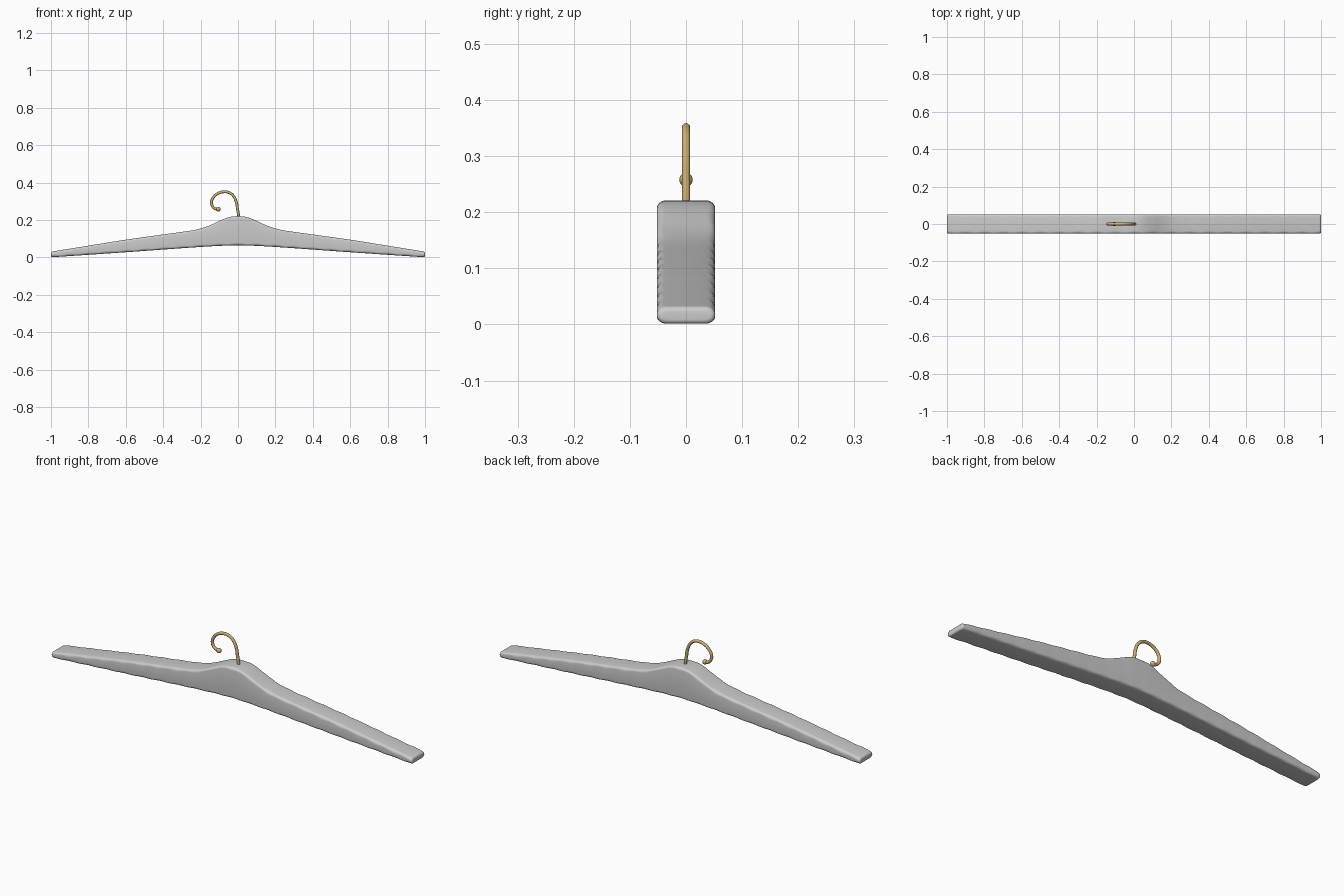
import bpy, bmesh, math
from mathutils import Vector

if "Cube" in bpy.data.objects:
    bpy.data.objects.remove(bpy.data.objects["Cube"])


def material(name, rgb):
    m = bpy.data.materials.new(name)
    m.diffuse_color = (*rgb, 1)
    m.use_nodes = True
    m.node_tree.nodes["Principled BSDF"].inputs["Base Color"].default_value = m.diffuse_color
    return m


grey = material("pale grey", (0.6, 0.6, 0.6))
brass = material("brass", (0.6, 0.43, 0.17))

# Height of upper and lower outline against distance from the middle
TOP = [(0, .221), (.05, .215), (.1, .196), (.15, .172), (.2, .155), (.25, .144),
       (.4, .123), (.6, .095), (.8, .063), (1, .031)]
BOTTOM = [(0, .065), (.1, .062), (.25, .053), (.6, .028), (1, .001)]


def sample(pts, x):
    """Smooth interpolation through mirrored outline points."""
    x = abs(x)
    full = [(-pts[1][0], pts[1][1])] + pts
    full.append((2 * pts[-1][0] - pts[-2][0], 2 * pts[-1][1] - pts[-2][1]))
    for i in range(1, len(full) - 2):
        (xa, a), (xb, b), (xc, c), (xd, d) = full[i - 1:i + 3]
        if x <= xc + 1e-6:
            h = xc - xb
            t = (x - xb) / h
            m1, m2 = h * (c - a) / (xc - xa), h * (d - b) / (xd - xb)
            return ((2*t**3 - 3*t*t + 1) * b + (t**3 - 2*t*t + t) * m1
                    + (3*t*t - 2*t**3) * c + (t**3 - t*t) * m2)


def section(bm, x, inset):
    """Rounded rectangle across the bar, corners gently rippled along it."""
    hi, lo = sample(TOP, x) - inset, sample(BOTTOM, x) + inset
    half = 0.052 - inset
    ripple = 0.5 + 0.5 * math.cos(abs(x) * 2 * math.pi / 0.1)
    rz = min(0.010 + 0.005 * ripple, (hi - lo) * 0.48)
    ry = 0.011 + 0.005 * ripple
    ring = []
    for sy, sz, start in ((1, 1, 0), (-1, 1, 90), (-1, -1, 180), (1, -1, 270)):
        cy = sy * (half - ry)
        cz = hi - rz if sz > 0 else lo + rz
        for k in range(6):
            a = math.radians(start + 18 * k)
            ring.append(bm.verts.new((x, cy + ry * math.cos(a), cz + rz * math.sin(a))))
    return ring


# Hanger bar: lofted sections with rounded ends
R = 0.008
ends = [(1 - R * (1 - math.cos(a)), R * (1 - math.sin(a)))
        for a in (math.radians(18 * k) for k in range(5, -1, -1))]
right = [(0.98 * i / 49, 0) for i in range(1, 50)] + ends
stations = [(-x, i) for x, i in reversed(right)] + [(0, 0)] + right
bm = bmesh.new()
rings = [section(bm, x, i) for x, i in stations]
for a, b in zip(rings, rings[1:]):
    for k in range(len(a)):
        n = (k + 1) % len(a)
        bm.faces.new((a[k], a[n], b[n], b[k]))
bm.faces.new(rings[0])
bm.faces.new(rings[-1])
# the section nearest the tips folds back from full size, so order is kept outward
bmesh.ops.recalc_face_normals(bm, faces=bm.faces)
mesh = bpy.data.meshes.new("hanger_bar")
bm.to_mesh(mesh)
bm.free()
bar = bpy.data.objects.new("hanger_bar", mesh)
bpy.context.collection.objects.link(bar)
mesh.materials.append(grey)


def activate(obj):
    bpy.ops.object.select_all(action='DESELECT')
    obj.select_set(True)
    bpy.context.view_layer.objects.active = obj


activate(bar)
bpy.ops.object.shade_smooth_by_angle(angle=math.radians(50))

# Hook: round wire along a smooth path
path = [(.003, .19), (.003, .225), (-.003, .262), (-.009, .296), (-.024, .328),
        (-.048, .347), (-.078, .351), (-.108, .342), (-.132, .321), (-.142, .295),
        (-.135, .272), (-.12, .26), (-.105, .258)]
curve = bpy.data.curves.new("hook", 'CURVE')
curve.dimensions = '3D'
curve.bevel_depth = 0.0075
curve.bevel_resolution = 4
curve.resolution_u = 6
curve.use_fill_caps = True
spline = curve.splines.new('BEZIER')
spline.bezier_points.add(len(path) - 1)
for p, (x, z) in zip(spline.bezier_points, path):
    p.co = Vector((x, 0, z))
    p.handle_left_type = p.handle_right_type = 'AUTO'
curve.materials.append(brass)
hook = bpy.data.objects.new("hook", curve)
bpy.context.collection.objects.link(hook)
activate(hook)
bpy.ops.object.convert(target='MESH')
bpy.ops.object.shade_smooth_by_angle(angle=math.radians(50))

# Ball on the hook end
bpy.ops.mesh.primitive_uv_sphere_add(segments=20, ring_count=12, radius=0.012,
                                     location=(-.105, 0, .258))
ball = bpy.context.object
ball.name = "hook_ball"
ball.data.materials.append(brass)
bpy.ops.object.shade_smooth()
